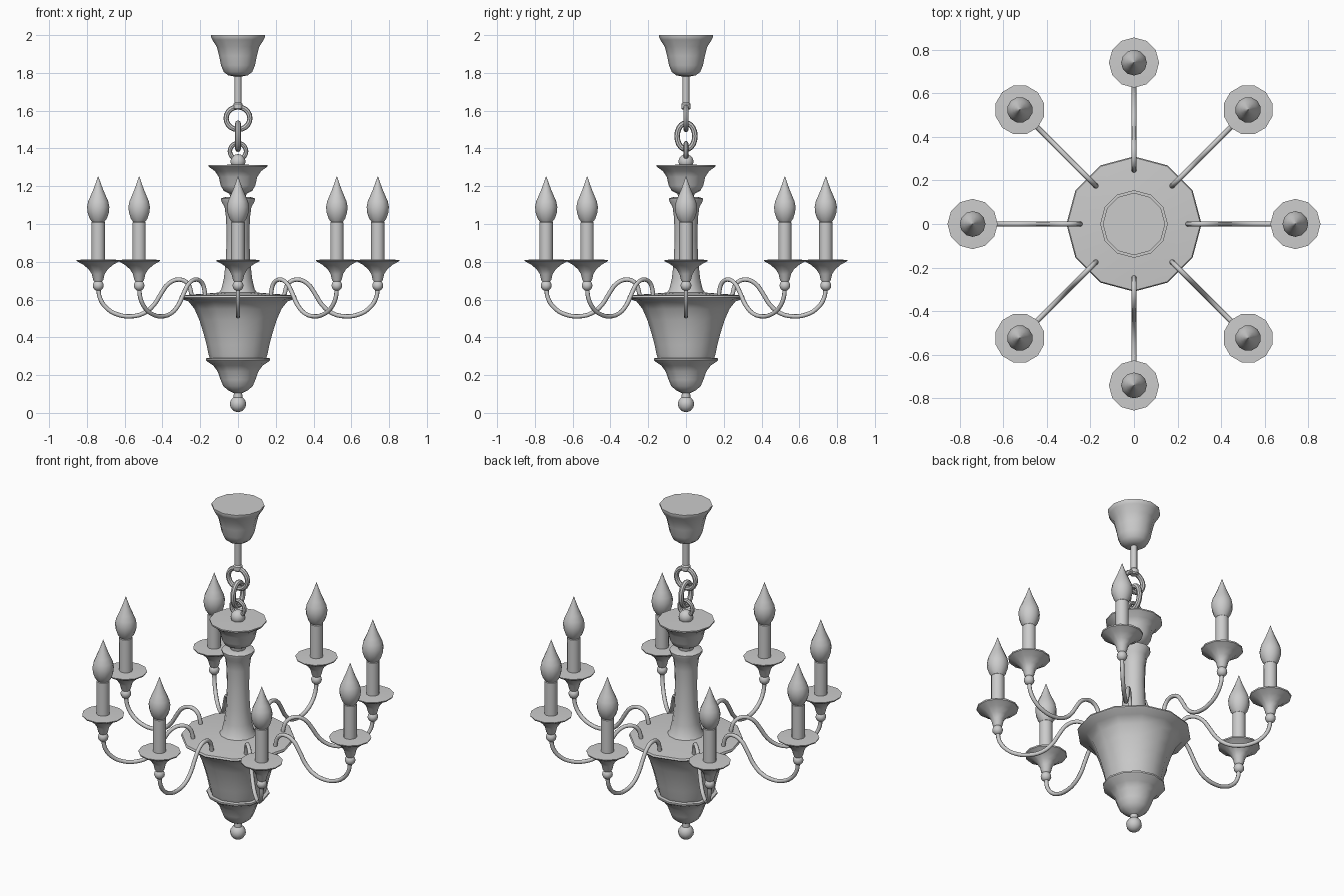
import bpy, bmesh, math
from math import sin, cos, pi, radians

if "Cube" in bpy.data.objects:
    bpy.data.objects.remove(bpy.data.objects["Cube"])

def add(name, bm, loc=(0, 0, 0)):
    bmesh.ops.recalc_face_normals(bm, faces=bm.faces)
    me = bpy.data.meshes.new(name)
    bm.to_mesh(me)
    bm.free()
    me.shade_smooth()
    me.set_sharp_from_angle(angle=radians(40))
    ob = bpy.data.objects.new(name, me)
    ob.location = loc
    bpy.context.collection.objects.link(ob)
    return ob

def lathe(name, profile, n=12, loc=(0, 0, 0)):
    """Revolve (radius, z) points, listed bottom to top, and close both ends."""
    bm = bmesh.new()
    rings = [[bm.verts.new((r * cos(2 * pi * i / n), r * sin(2 * pi * i / n), z))
              for i in range(n)] for r, z in profile]
    for a, b in zip(rings, rings[1:]):
        for i in range(n):
            j = (i + 1) % n
            bm.faces.new((a[i], a[j], b[j], b[i]))
    bm.faces.new(rings[0][::-1])
    bm.faces.new(rings[-1])
    return add(name, bm, loc)

def ball(name, r, z, x=0):
    bm = bmesh.new()
    bmesh.ops.create_uvsphere(bm, u_segments=12, v_segments=8, radius=r)
    return add(name, bm, (x, 0, z))

def link(name, rx, rz, tube, z, turned):
    """Oval chain link standing upright, optionally turned a quarter."""
    bm = bmesh.new()
    n, m = 20, 8
    v = []
    for i in range(n):
        a = 2 * pi * i / n
        for k in range(m):
            b = 2 * pi * k / m
            p = ((rx + tube * cos(b)) * cos(a), tube * sin(b), (rz + tube * cos(b)) * sin(a))
            v.append(bm.verts.new((p[1], p[0], p[2]) if turned else p))
    for i in range(n):
        for k in range(m):
            i2, k2 = (i + 1) % n, (k + 1) % m
            bm.faces.new((v[i * m + k], v[i2 * m + k], v[i2 * m + k2], v[i * m + k2]))
    return add(name, bm, (0, 0, z))

# Central body
ball("finial_ball", 0.043, 0.047)
lathe("lower_bowl", [(0.024, 0.07), (0.022, 0.105), (0.05, 0.118), (0.078, 0.142), (0.092, 0.175),
                     (0.108, 0.22), (0.13, 0.25), (0.163, 0.272), (0.17, 0.28), (0.17, 0.289), (0.15, 0.291)])
lathe("urn_body", [(0.148, 0.285), (0.156, 0.31), (0.166, 0.36), (0.182, 0.42), (0.204, 0.49),
                   (0.23, 0.55), (0.262, 0.59), (0.305, 0.606), (0.31, 0.612), (0.305, 0.622), (0.1, 0.637)])
lathe("column", [(0.105, 0.63), (0.088, 0.655), (0.075, 0.71), (0.065, 0.8), (0.06, 0.92), (0.063, 1.03),
                 (0.071, 1.09), (0.088, 1.12), (0.09, 1.135), (0.07, 1.142)])
lathe("top_cup", [(0.04, 1.135), (0.045, 1.16), (0.075, 1.175), (0.092, 1.205), (0.102, 1.25),
                  (0.122, 1.28), (0.15, 1.3), (0.155, 1.305), (0.155, 1.312), (0.04, 1.314)])
ball("hanging_ball", 0.04, 1.33)

# Chain, stem and ceiling canopy
link("chain_link_bottom", 0.043, 0.043, 0.012, 1.385, False)
link("chain_link_middle", 0.047, 0.069, 0.015, 1.465, True)
link("chain_link_top", 0.063, 0.06, 0.014, 1.56, False)
lathe("stem", [(0.018, 1.605), (0.025, 1.612), (0.025, 1.635), (0.018, 1.642), (0.018, 1.8)])
lathe("canopy", [(0.025, 1.782), (0.052, 1.787), (0.075, 1.805), (0.09, 1.84), (0.1, 1.89),
                 (0.113, 1.94), (0.136, 1.975), (0.143, 1.99), (0.143, 2.0)])

# Master parts for one arm, pointing along +x
R = 0.74
path = [(0.74, 0.665), (0.73, 0.605), (0.69, 0.55), (0.635, 0.52), (0.57, 0.511), (0.50, 0.527), (0.445, 0.572),
        (0.405, 0.635), (0.365, 0.687), (0.31, 0.706), (0.268, 0.687), (0.25, 0.645), (0.244, 0.6)]
cu = bpy.data.curves.new("arm_curve", 'CURVE')
cu.dimensions = '3D'
cu.bevel_depth = 0.0115
cu.bevel_resolution = 2
cu.use_fill_caps = True
sp = cu.splines.new('BEZIER')
sp.resolution_u = 3
sp.bezier_points.add(len(path) - 1)
for bp, (x, z) in zip(sp.bezier_points, path):
    bp.co = (x, 0, z)
    bp.handle_left_type = bp.handle_right_type = 'AUTO'
tmp = bpy.data.objects.new("arm_curve", cu)
bpy.context.collection.objects.link(tmp)
me = bpy.data.meshes.new_from_object(tmp.evaluated_get(bpy.context.evaluated_depsgraph_get()))
bpy.data.objects.remove(tmp)
me.shade_smooth()
me.set_sharp_from_angle(angle=radians(50))
arm = bpy.data.objects.new("arm", me)
bpy.context.collection.objects.link(arm)

at = (R, 0, 0)
parts = [
    arm,
    ball("arm_bead", 0.029, 0.674, R),
    lathe("drip_pan", [(0.018, 0.69), (0.027, 0.705), (0.034, 0.735), (0.05, 0.76), (0.08, 0.785),
                       (0.113, 0.803), (0.115, 0.81), (0.03, 0.813)], loc=at),
    lathe("candle", [(0.036, 0.805), (0.036, 1.008), (0.03, 1.014)], loc=at),
    lathe("flame_bulb", [(0.032, 1.01), (0.046, 1.03), (0.056, 1.06), (0.059, 1.09), (0.053, 1.12),
                         (0.04, 1.15), (0.025, 1.185), (0.012, 1.22), (0.001, 1.252)], loc=at),
]

# Repeat the arm set eight times around the axis
for i in range(1, 8):
    a = i * pi / 4
    for p in parts:
        c = p.copy()
        c.name = f"{p.name}_{i + 1}"
        d = p.location.x
        c.location = (d * cos(a), d * sin(a), 0 if p.location.z == 0 else p.location.z)
        c.rotation_euler = (0, 0, a)
        bpy.context.collection.objects.link(c)
